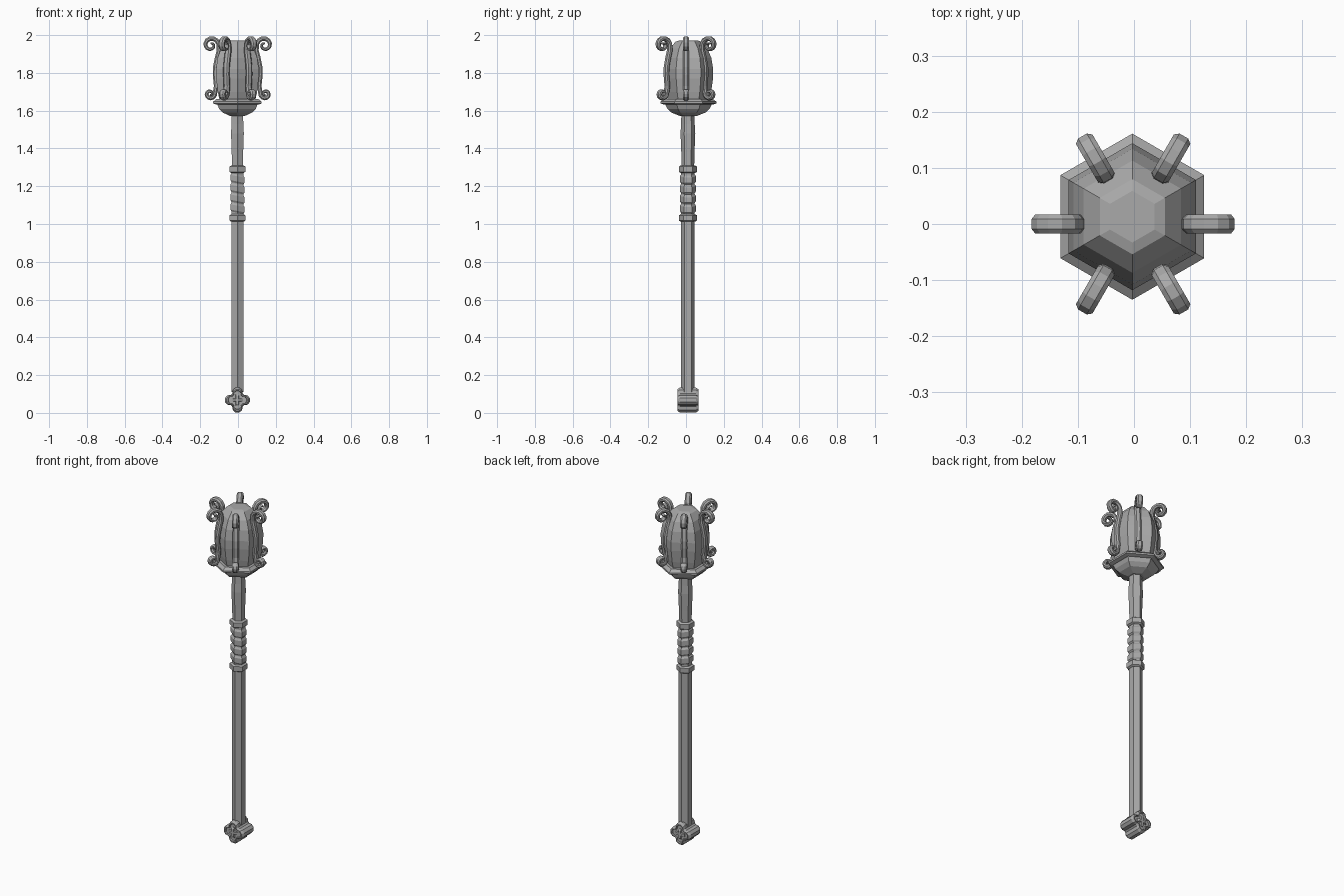
import bpy, bmesh, math
from mathutils import Vector, Matrix

old = bpy.data.objects.get("Cube")
if old:
    bpy.data.objects.remove(old)

GREY = (0.4, 0.4, 0.4, 1)
metal = bpy.data.materials.new("grey metal")
metal.use_nodes = True
metal.diffuse_color = GREY
metal.node_tree.nodes["Principled BSDF"].inputs["Base Color"].default_value = GREY

AXIS_X, AXIS_Y = -0.003, 0.010
HEAD_Y = 0.013


def finish(name, bm):
    bmesh.ops.recalc_face_normals(bm, faces=bm.faces)
    mesh = bpy.data.meshes.new(name)
    bm.to_mesh(mesh)
    bm.free()
    mesh.materials.append(metal)
    obj = bpy.data.objects.new(name, mesh)
    bpy.context.collection.objects.link(obj)
    return obj


def skin(bm, rings):
    """Join matching point loops into a closed skin with capped ends."""
    loops = [[bm.verts.new(p) for p in ring] for ring in rings]
    n = len(loops[0])
    for a, b in zip(loops, loops[1:]):
        for i in range(n):
            j = (i + 1) % n
            bm.faces.new((a[i], a[j], b[j], b[i]))
    bm.faces.new(loops[0])
    bm.faces.new(loops[-1])


def hexagon(r, z, y=AXIS_Y, tilt=0):
    """Six-sided ring with a corner facing the front; tilt slopes it along x."""
    pts = []
    for i in range(6):
        a = math.radians(30 + 60 * i)
        x = r * math.cos(a)
        pts.append(Vector((AXIS_X + x, y + r * math.sin(a), z + tilt * x)))
    return pts


def hex_part(name, profile, y=AXIS_Y, tilt=0):
    bm = bmesh.new()
    skin(bm, [hexagon(r, z, y, tilt) for r, z in profile])
    return finish(name, bm)


# Shaft and the slightly swollen neck
hex_part("shaft", [(0.036, 0.11), (0.036, 1.3)])
hex_part("neck", [(0.033, 1.29), (0.035, 1.38), (0.039, 1.48), (0.036, 1.53), (0.034, 1.6)])

# Grip: end collars and sloping wrapped bands
for name, z, h in (("lower_collar", 1.032, 0.02), ("upper_collar", 1.29, 0.02)):
    hex_part(name, [(0.038, z - h), (0.048, z - h + 0.006),
                    (0.048, z + h - 0.006), (0.038, z + h)])
for i in range(4):
    z = 1.083 + i * 0.052
    hex_part(f"grip_band_{i + 1}", [(0.035, z - 0.025), (0.043, z - 0.014),
                                    (0.043, z + 0.014), (0.035, z + 0.025)], tilt=-0.2)

# Head: bowl, flange, bulging lantern body and cap
hex_part("head_bowl", [(0.045, 1.572), (0.09, 1.59), (0.112, 1.61), (0.126, 1.64)], HEAD_Y)
hex_part("head_flange", [(0.128, 1.632), (0.148, 1.638), (0.148, 1.648), (0.128, 1.662)], HEAD_Y)
hex_part("head_body", [(0.108, 1.65), (0.12, 1.7), (0.13, 1.77), (0.131, 1.82), (0.121, 1.88),
                       (0.1, 1.93), (0.067, 1.966), (0.046, 1.972)], HEAD_Y)


# Scrolled ribs
def curl(cx, cz, start, sweep, r0, r1, steps):
    """Points of a tightening spiral in the radius-height plane."""
    pts = []
    for i in range(steps + 1):
        t = i / steps
        a, r = math.radians(start + sweep * t), r0 + (r1 - r0) * t
        pts.append(Vector((cx + r * math.cos(a), cz + r * math.sin(a))))
    return pts


lower = curl(0.146, 1.689, 200, 430, 0.025, 0.007, 14)
upper = curl(0.142, 1.947, 170, -450, 0.041, 0.008, 15)
stem = [Vector(p) for p in ((0.114, 1.73), (0.12, 1.79), (0.119, 1.83), (0.109, 1.88), (0.099, 1.92))]
path = lower[::-1] + stem + upper


def half_thickness(i):
    end = min(i, len(path) - 1 - i)
    return min(0.012, 0.005 + 0.0006 * end)


def scroll_rib(name, angle):
    spin = Matrix.Rotation(angle, 3, 'Z')
    rings = []
    for i, p in enumerate(path):
        d = (path[min(i + 1, len(path) - 1)] - path[max(i - 1, 0)]).normalized()
        side = Vector((-d.y, d.x))
        t = half_thickness(i)
        ring = []
        for w, k in ((-0.017, -0.4), (-0.009, -1), (0.009, -1), (0.017, -0.4),
                     (0.017, 0.4), (0.009, 1), (-0.009, 1), (-0.017, 0.4)):
            q = p + side * (t * k)
            ring.append(spin @ Vector((q.x, w, q.y)) + Vector((AXIS_X / 2, 0, 0)))
        rings.append(ring)
    bm = bmesh.new()
    skin(bm, rings)
    finish(name, bm)


for i in range(6):
    scroll_rib(f"scroll_rib_{i + 1}", math.radians(60 * i))


# Pommel: four rounded lobes with a recessed face and a raised cross
POMMEL_Z = 0.068


def prism(name, outline, steps):
    """Skin an x-z outline through (depth, scale) steps."""
    bm = bmesh.new()
    skin(bm, [[(AXIS_X + x * s, AXIS_Y + y, POMMEL_Z + z * s) for x, z in outline]
              for y, s in steps])
    return finish(name, bm)


def quatrefoil():
    pts = []
    for k in range(4):
        c = math.radians(90 * k)
        for a in range(-100, 101, 40):
            b = c + math.radians(a)
            pts.append((0.04 * math.cos(c) + 0.028 * math.cos(b),
                        0.04 * math.sin(c) + 0.028 * math.sin(b)))
    return pts


def cross(arm, half):
    pts = []
    for k in range(4):
        c, s = math.cos(math.pi / 2 * k), math.sin(math.pi / 2 * k)
        for u, v in ((half, -half), (arm, -half), (arm, half)):
            pts.append((u * c - v * s, u * s + v * c))
    return pts


steps = [(-0.047, 0.55), (-0.047, 0.72), (-0.056, 0.76), (-0.056, 0.86), (-0.042, 1)]
steps += [(-y, s) for y, s in reversed(steps)]
prism("pommel", quatrefoil(), steps)
prism("pommel_cross", cross(0.03, 0.009), [(-0.056, 0.7), (-0.05, 1), (0.05, 1), (0.056, 0.7)])
